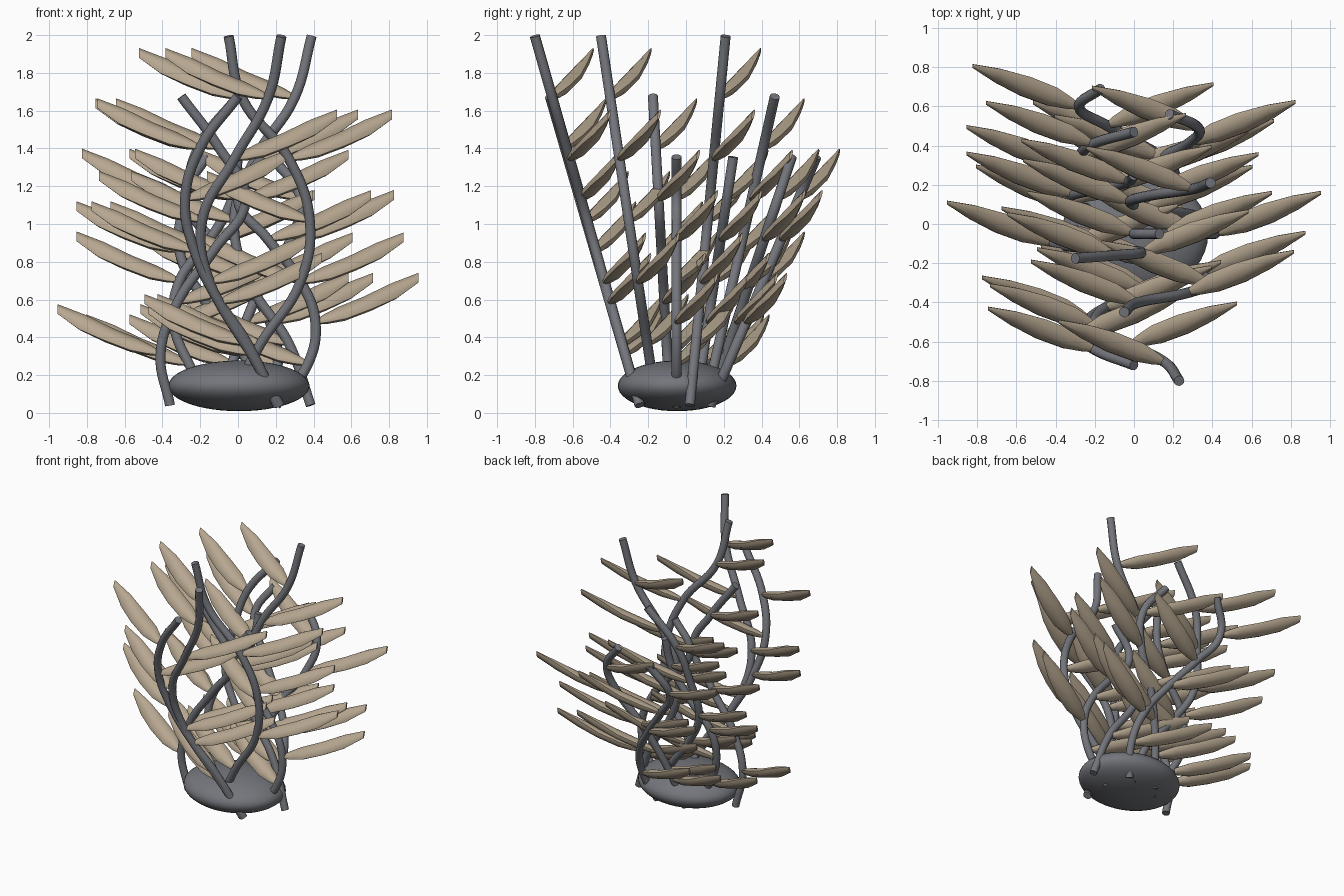
import bpy, bmesh, math
from mathutils import Vector

if "Cube" in bpy.data.objects:
    bpy.data.objects.remove(bpy.data.objects["Cube"])


def material(name, rgb):
    m = bpy.data.materials.new(name)
    m.diffuse_color = (*rgb, 1)
    m.use_nodes = True
    m.node_tree.nodes["Principled BSDF"].inputs["Base Color"].default_value = m.diffuse_color
    return m


GREY = material("stone grey", (0.175, 0.18, 0.20))
TAN = material("leaf tan", (0.47, 0.385, 0.28))
Z0 = 0.04
STEM_RADIUS = 0.027


def finish(obj, mat, angle):
    obj.data.materials.clear()
    obj.data.materials.append(mat)
    bpy.ops.object.select_all(action='DESELECT')
    obj.select_set(True)
    bpy.context.view_layer.objects.active = obj
    bpy.ops.object.shade_smooth_by_angle(angle=math.radians(angle))


# Flattened pebble at the root
bpy.ops.mesh.primitive_uv_sphere_add(segments=40, ring_count=24, location=(0.005, -0.047, 0.143))
base = bpy.context.object
base.name = "base_pebble"
base.scale = (0.374, 0.314, 0.134)
bpy.ops.object.transform_apply(location=False, rotation=False, scale=True)
finish(base, GREY, 60)


def make_stem(name, pts):
    cu = bpy.data.curves.new(name, 'CURVE')
    cu.dimensions = '3D'
    cu.bevel_depth = STEM_RADIUS
    cu.bevel_resolution = 4
    cu.use_fill_caps = True
    cu.resolution_u = 8
    sp = cu.splines.new('BEZIER')
    sp.bezier_points.add(len(pts) - 1)
    for bp, p in zip(sp.bezier_points, pts):
        bp.co = p
        bp.handle_left_type = bp.handle_right_type = 'AUTO'
    obj = bpy.data.objects.new(name, cu)
    bpy.context.collection.objects.link(obj)
    bpy.ops.object.select_all(action='DESELECT')
    obj.select_set(True)
    bpy.context.view_layer.objects.active = obj
    bpy.ops.object.convert(target='MESH')
    obj = bpy.context.object
    obj.name = name
    finish(obj, GREY, 50)


# Leaf stations: position along the leaf, half width, half thickness
STATIONS = [(0.0, 0.014, 0.012), (0.1, 0.036, 0.024), (0.25, 0.058, 0.033),
            (0.5, 0.061, 0.034), (0.76, 0.053, 0.028), (1.0, 0.027, 0.009)]
RING = 8


def add_leaf(bm, root, side):
    tip = Vector((side * 0.545, 0.21, 0.237))
    across = Vector((-side * 0.42, 0.70, 0.38)).normalized()
    upright = Vector((0, 0.3, 0.95))
    normal = Vector((0, 0.6, -0.8))
    rings = []
    for t, w, h in STATIONS:
        blend = max(0.0, (t - 0.6) / 0.4)
        wide = across.lerp(upright, blend).normalized()
        sag = Vector((0, 0, -0.02 * math.sin(math.pi * t)))
        centre = root + tip * t + sag
        rings.append([bm.verts.new(centre + wide * w * math.cos(a) + normal * h * math.sin(a))
                      for a in (2 * math.pi * i / RING for i in range(RING))])
    for a, b in zip(rings, rings[1:]):
        for i in range(RING):
            j = (i + 1) % RING
            bm.faces.new((a[i], a[j], b[j], b[i]))
    bm.faces.new(rings[0])
    bm.faces.new(rings[-1])


# Stems: height, y at the foot, y at the tip, x at seven even heights
STEMS = [
    (2.00, -0.245, -0.80, (0.21, 0.05, -0.15, -0.19, -0.02, 0.16, 0.23)),
    (1.68, -0.245, -0.72, (0.22, 0.07, -0.10, -0.23, -0.28, -0.20, 0.00)),
    (2.00, -0.156, -0.45, (-0.05, 0.12, 0.33, 0.38, 0.27, 0.02, -0.05)),
    (1.68, -0.085, -0.175, (-0.36, -0.41, -0.32, -0.13, 0.04, -0.10, -0.30)),
    (1.36, -0.050, -0.05, (0.20, 0.37, 0.41, 0.33, 0.16, 0.00, 0.13)),
    (2.00, 0.020, 0.21, (0.385, 0.27, 0.06, -0.02, 0.09, 0.30, 0.39)),
    (1.36, 0.050, 0.25, (-0.12, -0.26, -0.34, -0.31, -0.15, -0.03, 0.00)),
    (1.68, 0.100, 0.47, (0.10, 0.03, -0.17, -0.31, -0.28, -0.21, 0.00)),
    (1.36, 0.120, 0.56, (-0.08, -0.03, 0.04, 0.14, 0.28, 0.33, 0.18)),
    (1.36, 0.130, 0.69, (0.15, 0.21, 0.17, 0.03, -0.14, -0.28, -0.17)),
]

for n, (top, y0, y1, xs) in enumerate(STEMS, 1):
    pts = [Vector((x, y0 + (y1 - y0) * i / 6, Z0 + (top - 0.005 - Z0) * i / 6))
           for i, x in enumerate(xs)]
    make_stem(f"stem_{n}", pts)
    # Leaves alternate left and right up each stem
    bm = bmesh.new()
    for i in range(1, 6):
        add_leaf(bm, pts[i], -1 if i % 2 else 1)
    bmesh.ops.recalc_face_normals(bm, faces=bm.faces)
    me = bpy.data.meshes.new(f"leaves_{n}")
    bm.to_mesh(me)
    bm.free()
    leaves = bpy.data.objects.new(f"leaves_{n}", me)
    bpy.context.collection.objects.link(leaves)
    finish(leaves, TAN, 50)
